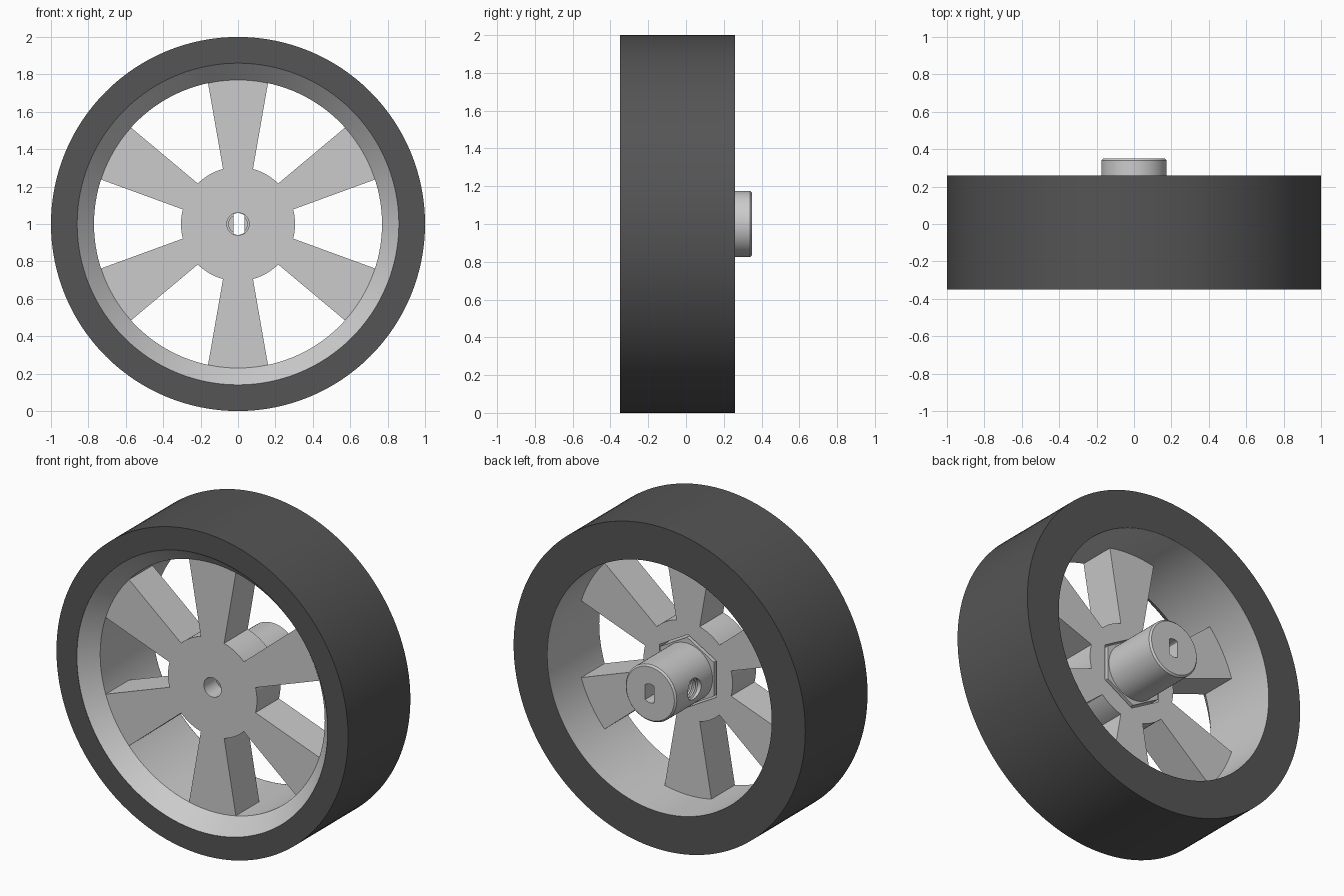
import bpy, bmesh
from math import sin, cos, pi, radians, sqrt

if "Cube" in bpy.data.objects:
    bpy.data.objects.remove(bpy.data.objects["Cube"])

CZ = 1.0  # axle height


def finish(name, bm, smooth=True):
    bmesh.ops.recalc_face_normals(bm, faces=bm.faces)
    me = bpy.data.meshes.new(name)
    bm.to_mesh(me)
    bm.free()
    ob = bpy.data.objects.new(name, me)
    bpy.context.collection.objects.link(ob)
    if smooth:
        shade(ob)
    return ob


def shade(ob):
    bpy.ops.object.select_all(action='DESELECT')
    ob.select_set(True)
    bpy.context.view_layer.objects.active = ob
    bpy.ops.object.shade_smooth_by_angle(angle=radians(25))


def lathe(name, profile, n=128):
    """Spin a closed (radius, y) profile around the axle."""
    bm = bmesh.new()
    rings = [[bm.verts.new((r * cos(2 * pi * i / n), y, CZ + r * sin(2 * pi * i / n)))
              for i in range(n)] for r, y in profile]
    for k, a in enumerate(rings):
        b = rings[(k + 1) % len(rings)]
        for i in range(n):
            j = (i + 1) % n
            bm.faces.new((a[i], a[j], b[j], b[i]))
    return finish(name, bm)


def prism(name, outline, y0, y1, smooth=True):
    """Extrude an (x, z) outline along the axle."""
    bm = bmesh.new()
    face = bm.faces.new([bm.verts.new((x, y0, CZ + z)) for x, z in outline])
    ext = bmesh.ops.extrude_face_region(bm, geom=[face])['geom']
    bmesh.ops.translate(bm, vec=(0, y1 - y0, 0),
                        verts=[v for v in ext if isinstance(v, bmesh.types.BMVert)])
    return finish(name, bm, smooth)


def circle(r, n, start=0.0):
    return [(r * cos(start + 2 * pi * i / n), r * sin(start + 2 * pi * i / n)) for i in range(n)]


def boolean(ob, cutter, op='DIFFERENCE'):
    bpy.context.view_layer.objects.active = ob
    m = ob.modifiers.new(op.lower(), 'BOOLEAN')
    m.object, m.operation, m.solver = cutter, op, 'EXACT'
    bpy.ops.object.modifier_apply(modifier=m.name)
    bpy.data.objects.remove(cutter)


# Tyre, wider at the back lip
tyre = lathe("tyre", [(1.0, -0.35), (1.0, 0.26), (0.77, 0.26), (0.775, 0.255),
                      (0.86, 0.2), (0.86, -0.35)])
rubber = bpy.data.materials.new("rubber")
rubber.diffuse_color = (0.09, 0.09, 0.09, 1)
rubber.use_nodes = True
rubber.node_tree.nodes["Principled BSDF"].inputs["Base Color"].default_value = rubber.diffuse_color
tyre.data.materials.append(rubber)

# Rim barrel with flared front lip
lathe("rim", [(0.86, -0.349), (0.77, -0.25), (0.77, 0.259), (0.79, 0.25), (0.855, 0.2)])

# Hub and six tapered spokes as one outline
HUB, RIM = 0.305, 0.775
outline = []
for k in range(6):
    a = 90 + 60 * k
    for r, lo, hi, n in ((RIM, -12, 12, 8), (HUB, 15.2, 44.8, 8)):
        for i in range(n + 1):
            t = radians(a + lo + (hi - lo) * i / n)
            outline.append((r * cos(t), r * sin(t)))
spokes = prism("hub_and_spokes", outline, -0.25, -0.02, False)
boolean(spokes, prism("hex_pocket", circle(0.225, 6, pi / 2), -0.13, 0.05, False))
boolean(spokes, prism("screw_hole", circle(0.06, 32), -0.3, 0.0, False))
shade(spokes)

# Axle adapter: hexagon seated in the hub plus a round boss
adapter = prism("axle_adapter", circle(0.212, 6, pi / 2), -0.13, -0.01, False)
boss_r = 0.175
bm = bmesh.new()
rings = [[bm.verts.new((x, y, CZ + z)) for x, z in circle(r, 64)]
         for r, y in ((boss_r, -0.1), (boss_r, 0.34), (boss_r - 0.01, 0.35))]
for a, b in zip(rings, rings[1:]):
    for i in range(64):
        bm.faces.new((a[i], a[(i + 1) % 64], b[(i + 1) % 64], b[i]))
bm.faces.new(rings[0])
bm.faces.new(rings[-1])
boolean(adapter, finish("boss", bm, False), 'UNION')

# Flat-sided shaft bore, front thread hole and side set-screw hole
R, F = 0.058, 0.025
flat = [(min(max(x, -F), F + 0.01), z) for x, z in circle(R, 48)]
bore = []
for p in flat:
    if not bore or abs(p[0] - bore[-1][0]) + abs(p[1] - bore[-1][1]) > 1e-5:
        bore.append(p)
boolean(adapter, prism("shaft_bore", bore, -0.2, 0.5, False))
boolean(adapter, prism("thread_hole", circle(0.05, 32), -0.2, 0.0, False))
bm = bmesh.new()
ring = [bm.verts.new((-0.3, 0.165 + u, CZ + v)) for u, v in circle(0.065, 32)]
ext = bmesh.ops.extrude_face_region(bm, geom=[bm.faces.new(ring)])['geom']
bmesh.ops.translate(bm, vec=(0.3, 0, 0), verts=[v for v in ext if isinstance(v, bmesh.types.BMVert)])
boolean(adapter, finish("set_screw_hole", bm, False))
shade(adapter)

# Thread ridges inside the set-screw hole
bm = bmesh.new()
prof = [(0.067, 0.0), (0.055, 0.008), (0.067, 0.016)]
for k in range(4):
    x0 = -0.15 + 0.024 * k
    rs = [[bm.verts.new((x0 + d, 0.165 + u, CZ + v)) for u, v in circle(r, 32)] for r, d in prof]
    for q in range(3):
        a, b = rs[q], rs[(q + 1) % 3]
        for i in range(32):
            bm.faces.new((a[i], a[(i + 1) % 32], b[(i + 1) % 32], b[i]))
finish("set_screw_thread", bm)
